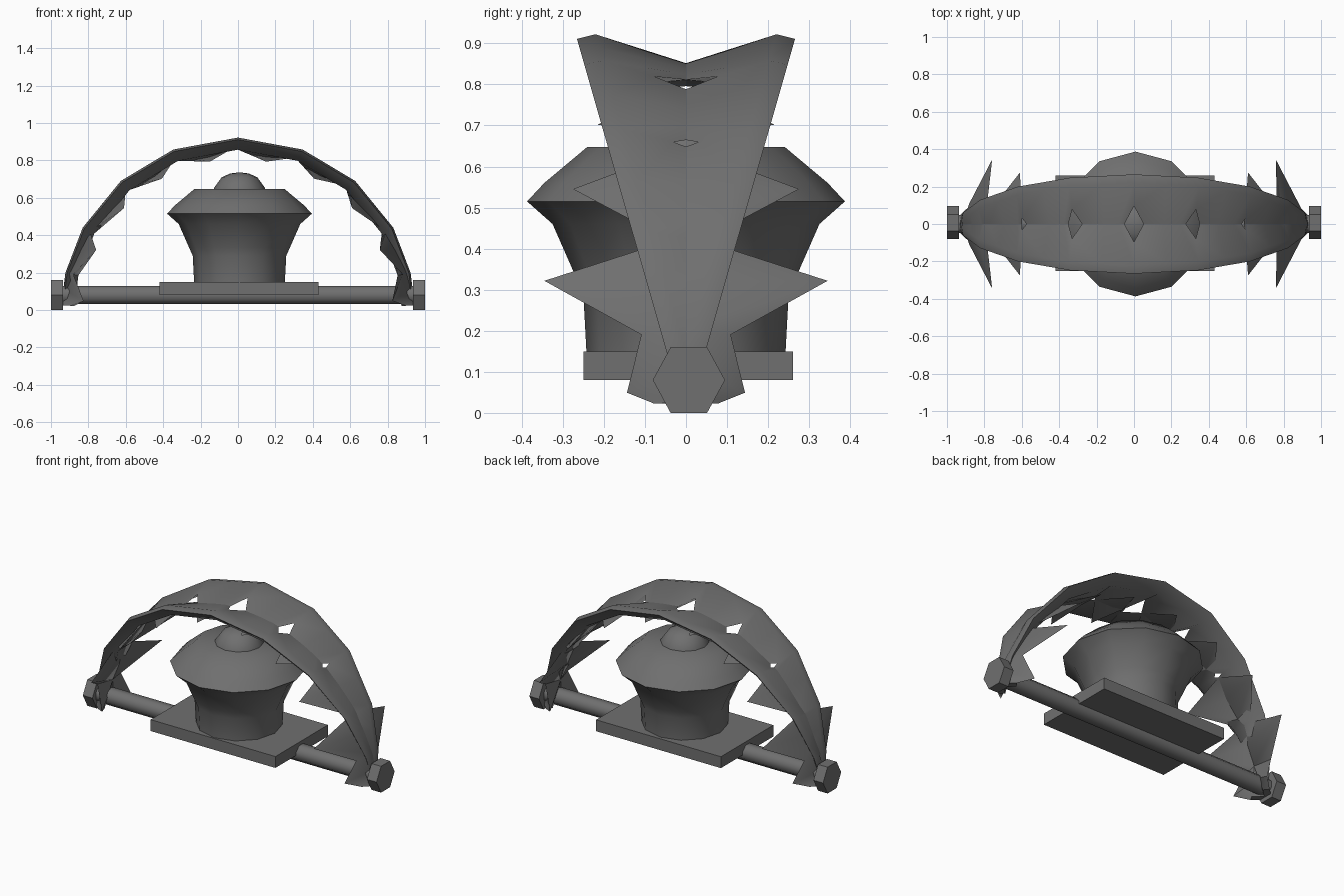
import bpy, bmesh, math
from math import sin, cos, pi, radians

if "Cube" in bpy.data.objects:
    bpy.data.objects.remove(bpy.data.objects["Cube"])

steel = bpy.data.materials.new("dark steel")
steel.diffuse_color = (0.16, 0.16, 0.16, 1)
steel.use_nodes = True
steel.node_tree.nodes["Principled BSDF"].inputs["Base Color"].default_value = steel.diffuse_color


def finish(name, bm, angle=50):
    bmesh.ops.recalc_face_normals(bm, faces=bm.faces)
    me = bpy.data.meshes.new(name)
    bm.to_mesh(me)
    bm.free()
    ob = bpy.data.objects.new(name, me)
    bpy.context.collection.objects.link(ob)
    me.materials.append(steel)
    bpy.ops.object.select_all(action='DESELECT')
    ob.select_set(True)
    bpy.context.view_layer.objects.active = ob
    bpy.ops.object.shade_smooth_by_angle(angle=radians(angle))
    return ob


def loft(bm, rings, closed_caps=True):
    rows = [[bm.verts.new(p) for p in ring] for ring in rings]
    n = len(rows[0])
    for a, b in zip(rows, rows[1:]):
        for i in range(n):
            j = (i + 1) % n
            bm.faces.new((a[i], a[j], b[j], b[i]))
    if closed_caps:
        bm.faces.new(rows[0])
        bm.faces.new(rows[-1])


def x_prism(name, x0, x1, radius, sides, y=0.0, z=0.08, phase=0.0, stretch=1.0):
    bm = bmesh.new()
    loft(bm, [[(x, y + radius * cos(phase + 2 * pi * k / sides),
                z + stretch * radius * sin(phase + 2 * pi * k / sides)) for k in range(sides)]
              for x in (x0, x1)])
    return finish(name, bm)


# axle rod and hexagonal end caps
x_prism("axle_rod", -0.94, 0.94, 0.052, 8, phase=pi / 8)
for side, label in ((-1, "left"), (1, "right")):
    x_prism("end_cap_" + label, side * 0.935, side * 1.0, 0.088, 6, y=0.007, stretch=1.06)

# base plate
bm = bmesh.new()
bmesh.ops.create_cube(bm, size=1)
for v in bm.verts:
    v.co = (0.005 + v.co.x * 0.85, 0.005 + v.co.y * 0.51, 0.115 + v.co.z * 0.07)
finish("base_plate", bm)

# pedestal with flared pressure pan and domed button on top
def lathe(name, profile, sides, angle):
    bm = bmesh.new()
    loft(bm, [[(0.008 + r * cos(2 * pi * k / sides), r * sin(2 * pi * k / sides), z)
               for k in range(sides)] for r, z in profile])
    return finish(name, bm, angle)


lathe("pan", [(0.242, 0.14), (0.25, 0.29), (0.27, 0.335), (0.325, 0.46),
              (0.387, 0.515), (0.345, 0.56), (0.24, 0.648)], 12, 60)
lathe("button", [(0.14, 0.63), (0.135, 0.655), (0.095, 0.71), (0.05, 0.73), (0.01, 0.735)], 12, 60)


# toothed jaws: notches alternate with tooth tips along the arch
NOTCH = (90, 68.5, 48.5, 28.5, 12.5)
TIP = (79.5, 60.5, 42.5, 23.5, 3.5)


def on_arch(deg, scale=1.0):
    a = radians(deg)
    return 0.945 * scale * cos(a), 0.922 * scale * sin(a)


def half_stations():
    """Cross sections from the crown down to the right-hand end."""
    out = []
    for i, (notch, tip) in enumerate(zip(NOTCH, TIP)):
        nxt = NOTCH[i + 1] if i < 4 else 1.5
        p, q = on_arch(notch), on_arch(nxt)
        mid = ((p[0] + q[0]) / 2, (p[1] + q[1]) / 2)
        for (x, z), deg, reach, inner in ((p, notch, 0.17, 0.955),
                                          (mid, tip, 0.44 if i < 4 else 0.18, 0.875)):
            out.append((x, z, deg, reach, inner))
    x, z = on_arch(1.5)
    out.append((x, z, 1.5, 0.09, 0.95))
    return out


def section(x, z, deg, reach, inner, mirror, side):
    y = -(0.05 + 0.283 * (z - 0.16))
    ex, ez = on_arch(deg, inner)
    pts = [(x, y + 0.045, z),                            # crest
           (x * 0.99, y, z * 0.988),                     # outer corner
           (x * 0.925, y + 0.06, z * 0.93),              # underside
           (ex, y + reach, ez)]                          # notch or tooth tip
    return [(side * a, mirror * b, max(c, 0.015)) for a, b, c in pts]


for mirror, label in ((1, "front"), (-1, "back")):
    half = half_stations()
    rings = [section(*s, mirror, -1) for s in reversed(half)]
    rings += [section(*s, mirror, 1) for s in half[1:]]
    bm = bmesh.new()
    loft(bm, rings)
    finish(label + "_jaw", bm, 45)
